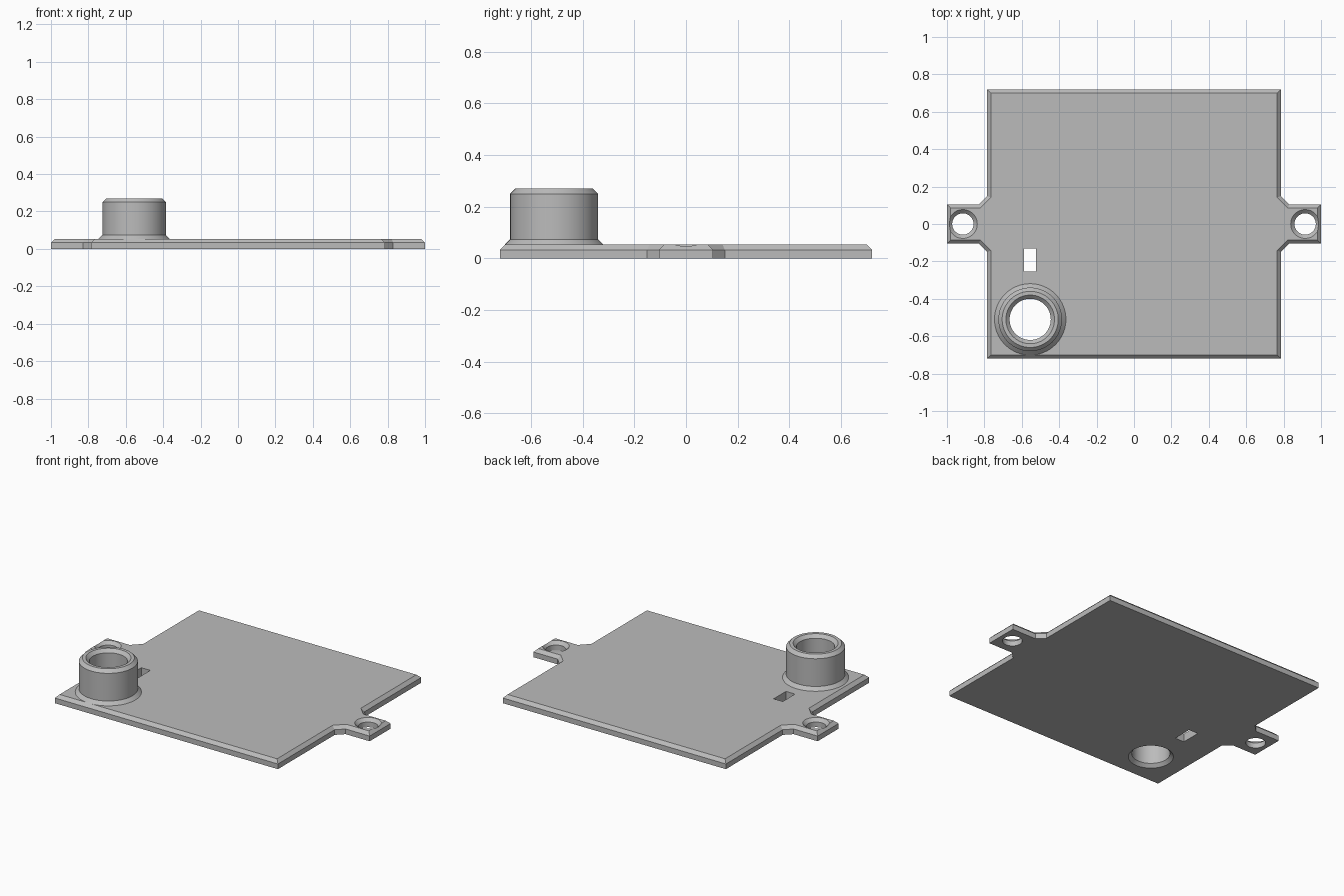
import bpy, bmesh, math
from mathutils import Vector

if "Cube" in bpy.data.objects:
    bpy.data.objects.remove(bpy.data.objects["Cube"])

T, C = 0.053, 0.02          # plate thickness, chamfer size

grey = bpy.data.materials.new("light grey")
grey.diffuse_color = (0.5, 0.5, 0.5, 1)
grey.use_nodes = True
grey.node_tree.nodes["Principled BSDF"].inputs["Base Color"].default_value = grey.diffuse_color


def make_object(name, bm):
    bmesh.ops.recalc_face_normals(bm, faces=bm.faces)
    mesh = bpy.data.meshes.new(name)
    bm.to_mesh(mesh)
    bm.free()
    mesh.materials.append(grey)
    ob = bpy.data.objects.new(name, mesh)
    bpy.context.collection.objects.link(ob)
    return ob


def inset(points, d):
    """Mitred inward offset of a counter-clockwise outline."""
    out = []
    for i, p in enumerate(points):
        a = (p - points[i - 1]).normalized()
        b = (points[(i + 1) % len(points)] - p).normalized()
        na, nb = Vector((-a.y, a.x)), Vector((-b.y, b.x))
        out.append(p + (na + nb) * d / (1 + na.dot(nb)))
    return out


def revolve(name, profile, x, y, steps=64):
    """Closed solid from (radius, z) points, with flat end caps."""
    bm = bmesh.new()
    rings = [[bm.verts.new((x + r * math.cos(k * math.tau / steps),
                            y + r * math.sin(k * math.tau / steps), z))
              for k in range(steps)] for r, z in profile]
    for lo, hi in zip(rings, rings[1:]):
        for k in range(steps):
            j = (k + 1) % steps
            bm.faces.new((lo[k], lo[j], hi[j], hi[k]))
    bm.faces.new(rings[0][::-1])
    bm.faces.new(rings[-1])
    return make_object(name, bm)


def combine(target, tool, operation):
    mod = target.modifiers.new("cut", 'BOOLEAN')
    mod.operation, mod.solver, mod.object = operation, 'EXACT', tool
    bpy.context.view_layer.objects.active = target
    bpy.ops.object.modifier_apply(modifier=mod.name)
    bpy.data.objects.remove(tool)


# Plate with two mounting tabs: one quarter outline, mirrored around
quarter = [(1, 0.105), (0.83, 0.105), (0.785, 0.15), (0.785, 0.72)]
half = quarter + [(-x, y) for x, y in reversed(quarter)]
outline = [Vector(p) for p in half + [(-x, -y) for x, y in half]]
bm = bmesh.new()
layers = [[bm.verts.new((p.x, p.y, z)) for p in pts]
          for pts, z in ((outline, 0), (outline, T - C), (inset(outline, C), T))]
n = len(outline)
for lo, hi in zip(layers, layers[1:]):
    for i in range(n):
        j = (i + 1) % n
        bm.faces.new((lo[i], lo[j], hi[j], hi[i]))
bm.faces.new(layers[0][::-1])
bm.faces.new(layers[2])
plate = make_object("mounting_plate", bm)

# Collar with flared foot and chamfered rim
cx, cy = -0.555, -0.51
collar = revolve("collar", [(0.15, 0.02), (0.191, T), (0.17, 0.074),
                            (0.17, 0.25), (0.15, 0.27)], cx, cy)
combine(plate, collar, 'UNION')

# Bore through collar and plate, chamfered at both ends
bore = revolve("bore", [(0.14, -0.01), (0.11, 0.02), (0.11, 0.25),
                        (0.14, 0.28)], cx, cy)
combine(plate, bore, 'DIFFERENCE')

# Countersunk screw holes in the tabs
for x in (-0.915, 0.915):
    hole = revolve("screw_hole", [(0.057, -0.01), (0.057, T - C),
                                  (0.087, T + 0.01)], x, 0)
    combine(plate, hole, 'DIFFERENCE')

# Rectangular slot
bm = bmesh.new()
bmesh.ops.create_cube(bm, size=1)
bmesh.ops.scale(bm, vec=(0.064, 0.124, 0.2), verts=bm.verts)
bmesh.ops.translate(bm, vec=(-0.557, -0.193, 0.02), verts=bm.verts)
combine(plate, make_object("slot", bm), 'DIFFERENCE')

# Smooth round walls, crisp edges
plate.select_set(True)
bpy.context.view_layer.objects.active = plate
bpy.ops.object.shade_smooth_by_angle(angle=math.radians(30))
